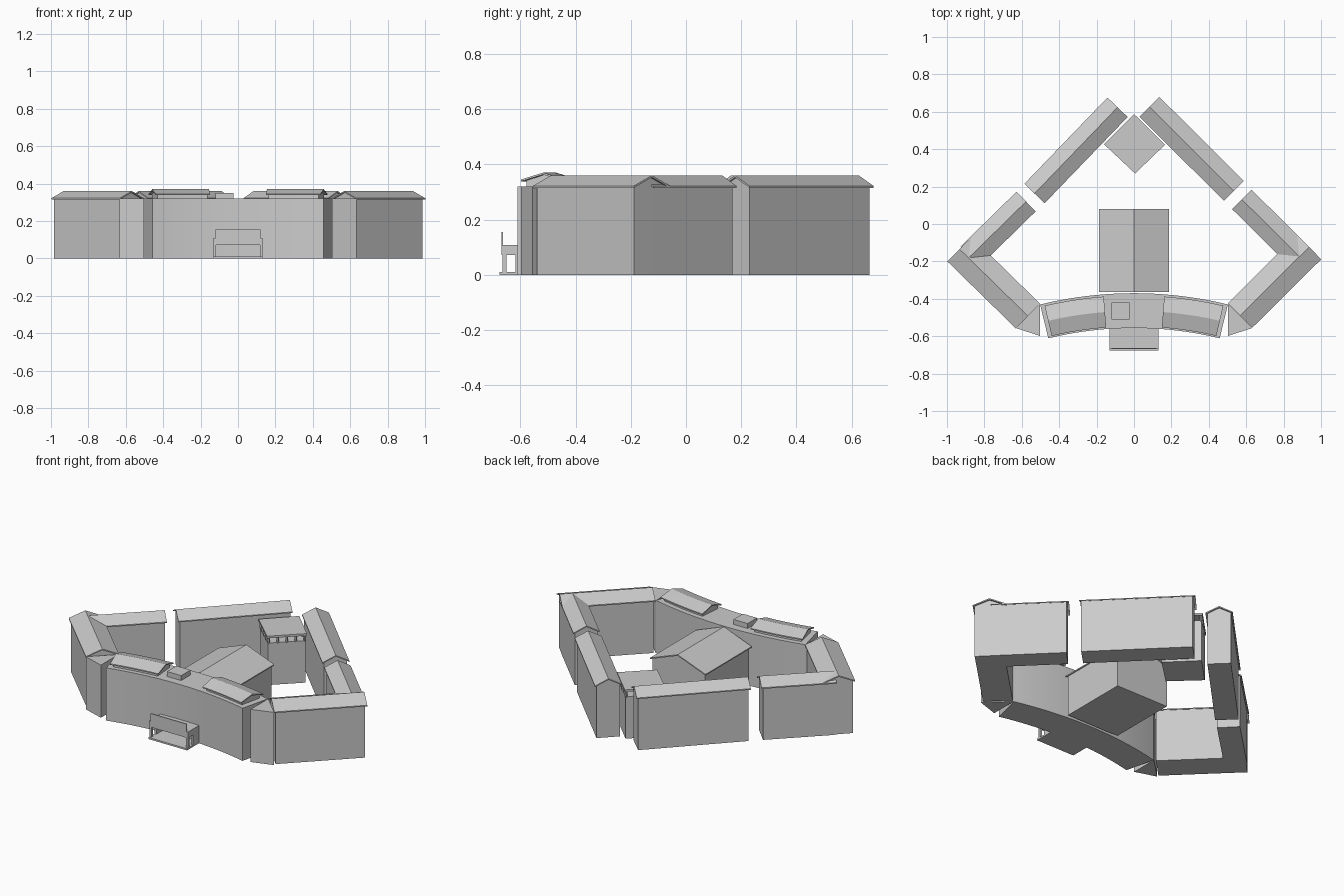
import bpy, bmesh, math
from mathutils import Vector

if "Cube" in bpy.data.objects:
    bpy.data.objects.remove(bpy.data.objects["Cube"])


def loft(name, rings, smooth=False):
    """Skin a row of equal closed rings and cap both ends."""
    bm = bmesh.new()
    rows = [[bm.verts.new(p) for p in r] for r in rings]
    n = len(rows[0])
    for a, b in zip(rows, rows[1:]):
        for i in range(n):
            bm.faces.new((a[i], a[(i + 1) % n], b[(i + 1) % n], b[i]))
    bm.faces.new(rows[0])
    bm.faces.new(rows[-1])
    bmesh.ops.recalc_face_normals(bm, faces=bm.faces)
    me = bpy.data.meshes.new(name)
    bm.to_mesh(me)
    bm.free()
    ob = bpy.data.objects.new(name, me)
    bpy.context.collection.objects.link(ob)
    if smooth:
        bpy.ops.object.select_all(action='DESELECT')
        ob.select_set(True)
        bpy.context.view_layer.objects.active = ob
        bpy.ops.object.shade_smooth_by_angle(angle=math.radians(20))
    return ob


def prism(name, pts, z0, z1):
    return loft(name, [[(x, y, z) for x, y in pts] for z in (z0, z1)])


def box(name, x0, x1, y0, y1, z0, z1):
    return prism(name, [(x0, y0), (x1, y0), (x1, y1), (x0, y1)], z0, z1)


def straight(name, a, b, profile):
    """Extrude an (across, height) profile from a to b."""
    a, b = Vector((*a, 0)), Vector((*b, 0))
    d = (b - a).normalized()
    side = Vector((-d.y, d.x, 0))
    loft(name, [[p + side * u + Vector((0, 0, z)) for u, z in profile] for p in (a, b)])


def chevron(half, eave, ridge, t):
    return [(-half, eave), (0, ridge), (half, eave),
            (half, eave - t), (0, ridge - t), (-half, eave - t)]


def wing(name, a, b, width, eave=0.322, ridge=0.36, extend=0.0):
    """Gabled block: walls with gable ends under a thin overhanging roof."""
    a, b = Vector(a), Vector(b)
    d = (b - a).normalized()
    b = b + d * extend
    h, t, o = width / 2, 0.007, 0.01
    hw = h - o
    ze = eave + (ridge - eave) * o / h - t
    straight(name + "_walls", a + d * o, b - d * o,
             [(-hw, 0), (hw, 0), (hw, ze), (0, ridge - t), (-hw, ze)])
    straight(name + "_roof", a, b, chevron(h, eave, ridge, t))


CY = -2.49  # centre of the curved front block


def arc(name, a0, a1, profile, steps):
    """Sweep a (radius, height) profile around the front block's centre."""
    rings = []
    for i in range(steps + 1):
        t = math.radians(a0 + (a1 - a0) * i / steps)
        rings.append([(r * math.sin(t), CY + r * math.cos(t), z) for r, z in profile])
    return loft(name, rings, smooth=True)


# Straight wings around the courtyard
wing("back_left_wing", (-0.532, 0.163), (-0.088, 0.624), 0.15)
wing("back_right_wing", (0.534, 0.177), (0.083, 0.626), 0.15)
wing("side_left_wing", (-0.577, 0.12), (-0.82, -0.118), 0.147, extend=0.08)
wing("side_right_wing", (0.577, 0.131), (0.823, -0.113), 0.147, extend=0.08)
wing("front_left_wing", (-0.933, -0.134), (-0.567, -0.492), 0.185)
wing("front_right_wing", (0.936, -0.123), (0.567, -0.489), 0.185)

# Flat wedges joining the front wings to the curved block
for s, n in ((-1, "left"), (1, "right")):
    prism(n + "_wedge", [(s * 0.503, -0.428), (s * 0.633, -0.556), (s * 0.503, -0.598)], 0, 0.32)

# Central hall
wing("central_hall", (0, 0.08), (0, -0.364), 0.374, eave=0.25, ridge=0.32)

# Curved front block with two raised roofs
arc("curved_block", -13.7, 13.7, [(1.934, 0), (2.12, 0), (2.12, 0.32), (1.934, 0.32)], 20)
for s, n in ((-1, "left"), (1, "right")):
    roof = [(2.025 + u, z) for u, z in chevron(0.083, 0.345, 0.37, 0.007)]
    arc(n + "_raised_roof", s * 4.4, s * 13.1, roof, 8)
    arc(n + "_roof_base", s * 4.8, s * 12.7,
        [(1.96, 0.315), (2.09, 0.315), (2.09, 0.342), (2.025, 0.362), (1.96, 0.342)], 8)
box("rooftop_box", -0.12, -0.025, -0.51, -0.42, 0.315, 0.35)

# Rear corner pavilion: body, short posts and flat roof
rear = [(0, 0.588), (0.166, 0.424), (0.006, 0.27), (-0.16, 0.426)]
mid = Vector((0.003, 0.427))
inner = [mid + (Vector(p) - mid) * 0.95 for p in rear]
prism("pavilion_body", inner, 0, 0.255)
prism("pavilion_roof", rear, 0.287, 0.3)
for k in range(4):
    for j in range(4):
        c = mid + (inner[k].lerp(inner[(k + 1) % 4], j / 4) - mid) * 0.95
        box("pavilion_post", c.x - 0.005, c.x + 0.005, c.y - 0.005, c.y + 0.005, 0.25, 0.29)

# Entrance porch
box("porch_floor", -0.13, 0.13, -0.675, -0.555, 0, 0.01)
box("porch_roof", -0.13, 0.13, -0.668, -0.555, 0.072, 0.108)
box("porch_panel", -0.12, 0.12, -0.668, -0.662, 0.1, 0.155)
for s, n in ((-1, "left"), (1, "right")):
    box(n + "_porch_post", s * 0.13, s * 0.117, -0.664, -0.65, 0.005, 0.08)
    box(n + "_porch_pilaster", s * 0.13, s * 0.117, -0.617, -0.555, 0.005, 0.08)
